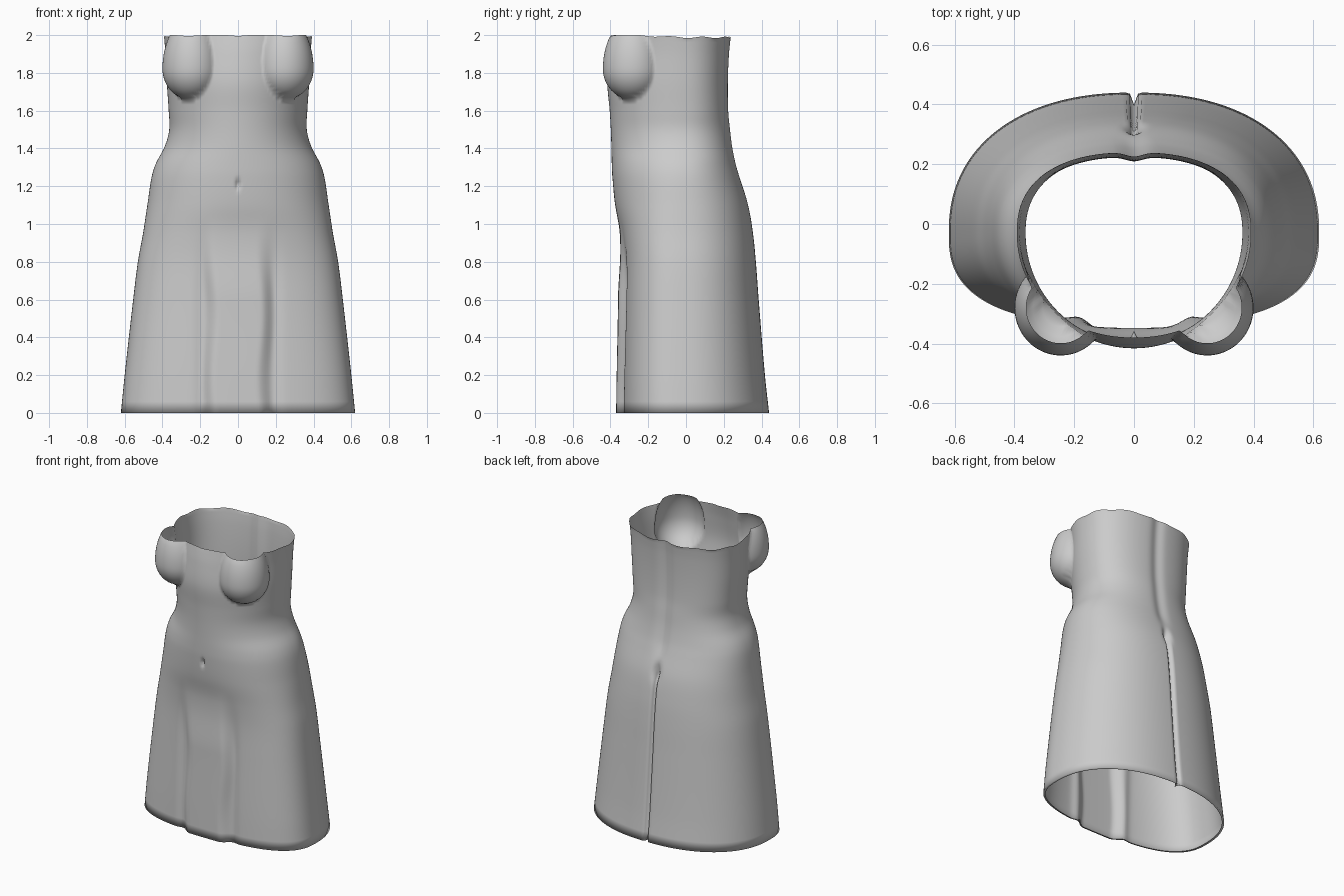
import bpy, bmesh, math

if "Cube" in bpy.data.objects:
    bpy.data.objects.remove(bpy.data.objects["Cube"])

# profile keys: z, half width, front y, back y, front squareness, back squareness
KEYS = [
    (0.00, .620, -.340, .440, 2.7, 2.25),
    (0.20, .600, -.337, .418, 2.7, 2.25),
    (0.60, .555, -.330, .385, 2.6, 2.25),
    (0.80, .530, -.332, .370, 2.5, 2.25),
    (0.95, .503, -.347, .355, 2.4, 2.25),
    (1.10, .480, -.375, .330, 2.2, 2.25),
    (1.25, .457, -.390, .285, 2.1, 2.25),
    (1.32, .435, -.393, .265, 2.05, 2.25),
    (1.41, .388, -.395, .247, 2.0, 2.3),
    (1.50, .364, -.398, .236, 2.0, 2.3),
    (1.60, .367, -.404, .226, 2.0, 2.4),
    (1.75, .377, -.416, .224, 2.0, 2.4),
    (1.90, .384, -.400, .230, 2.0, 2.4),
    (2.00, .392, -.380, .240, 2.1, 2.4),
]
SEG, ROWS, CY = 288, 100, -0.03


def profile(z):
    """Smooth (Hermite) interpolation of the keys at height z."""
    i = 0
    while i < len(KEYS) - 2 and z > KEYS[i + 1][0]:
        i += 1
    p0, p1 = KEYS[max(i - 1, 0)], KEYS[i]
    p2, p3 = KEYS[i + 1], KEYS[min(i + 2, len(KEYS) - 1)]
    h = p2[0] - p1[0]
    t = (z - p1[0]) / h
    out = []
    for k in range(1, 6):
        m1 = (p2[k] - p0[k]) / (p2[0] - p0[0]) * h
        m2 = (p3[k] - p1[k]) / (p3[0] - p1[0]) * h
        out.append((2*t**3 - 3*t*t + 1) * p1[k] + (t**3 - 2*t*t + t) * m1
                   + (3*t*t - 2*t**3) * p2[k] + (t**3 - t*t) * m2)
    return out


def gauss(v, w):
    return math.exp(-(v / w) ** 2)


def step(a, b, v):
    t = min(1, max(0, (v - a) / (b - a)))
    return t * t * (3 - 2 * t)


def bust(x, y, z):
    """Push a point outward onto the bust ellipsoid if its ray meets it."""
    bx, by, bz = 0.245, -0.28 - CY, 1.82
    t = (z - bz) / (0.27 if z > bz else 0.163)
    if abs(t) >= 1 or y > CY:
        return x, y
    s = math.sqrt(1 - t * t)
    rx, ry = 0.155 * s, 0.16 * s
    r = math.hypot(x, y - CY)
    dx, dy = abs(x) / r, (y - CY) / r
    a = (dx / rx) ** 2 + (dy / ry) ** 2
    b = dx * bx / rx**2 + dy * by / ry**2
    disc = b * b - a * ((bx / rx) ** 2 + (by / ry) ** 2 - 1)
    if disc <= 0:
        return x, y
    k = max(1, (b + math.sqrt(disc)) / a / r)
    return x * k, CY + (y - CY) * k


def point(ang, z):
    w, f, bk, nf, nb = profile(z)
    c, s = math.cos(ang), math.sin(ang)
    front = s < 0
    n = nf if front else nb
    r = (abs(c) ** n + abs(s) ** n) ** (-1 / n)
    x = w * r * c
    y = CY + r * s * ((CY - f) if front else (bk - CY))
    if front:
        # raised centre panel of the skirt with a fold on each side
        skirt = 1 - step(0.6, 1.05, z)
        wob = 0.012 * math.sin(z * 9)
        panel = 1 - step(0.11, 0.19, abs(x + wob))
        y += skirt * (-0.03 * panel + 0.012 * gauss(abs(x) - 0.19, 0.035))
        # navel
        y += 0.03 * gauss(x, 0.009) * gauss(z - 1.21, 0.02)
    else:
        # back slit and the soft hollow of the spine above it
        y -= 0.04 * gauss(x, 0.009) * (1 - step(1.08, 1.13, z))
        y -= 0.03 * gauss(x, 0.025) * gauss(z - 1.12, 0.05)
        y -= 0.014 * gauss(x, 0.04) * step(1.15, 1.3, z)
    x, y = bust(x, y, z)
    # slightly uneven top edge
    if z > 1.99:
        z -= 0.012 * step(-0.3, 0.0, y) + 0.004 * math.sin(ang * 11)
        z = min(z, 2.0)
    return x, y, z


# dress shell: stacked rings with a narrow turned-in hem
bm = bmesh.new()
heights = [0.0, 0.06] + [0.06 + 1.94 * i / ROWS for i in range(1, ROWS + 1)]
angles = [2 * math.pi * i / SEG for i in range(SEG)]
rings = [[bm.verts.new(point(a, z)) for a in angles] for z in heights]
hem = [bm.verts.new((v.co.x * 0.975, v.co.y * 0.975, 0)) for v in rings[0]]
rings.insert(0, hem)
for lo, hi in zip(rings, rings[1:]):
    for i in range(SEG):
        j = (i + 1) % SEG
        bm.faces.new((lo[i], lo[j], hi[j], hi[i])).smooth = True
mesh = bpy.data.meshes.new("dress")
bm.to_mesh(mesh)
bm.free()
dress = bpy.data.objects.new("dress", mesh)
bpy.context.collection.objects.link(dress)

# plain grey cloth
cloth = bpy.data.materials.new("grey cloth")
cloth.diffuse_color = (0.6, 0.6, 0.6, 1)
cloth.use_nodes = True
cloth.node_tree.nodes["Principled BSDF"].inputs["Base Color"].default_value = cloth.diffuse_color
mesh.materials.append(cloth)
